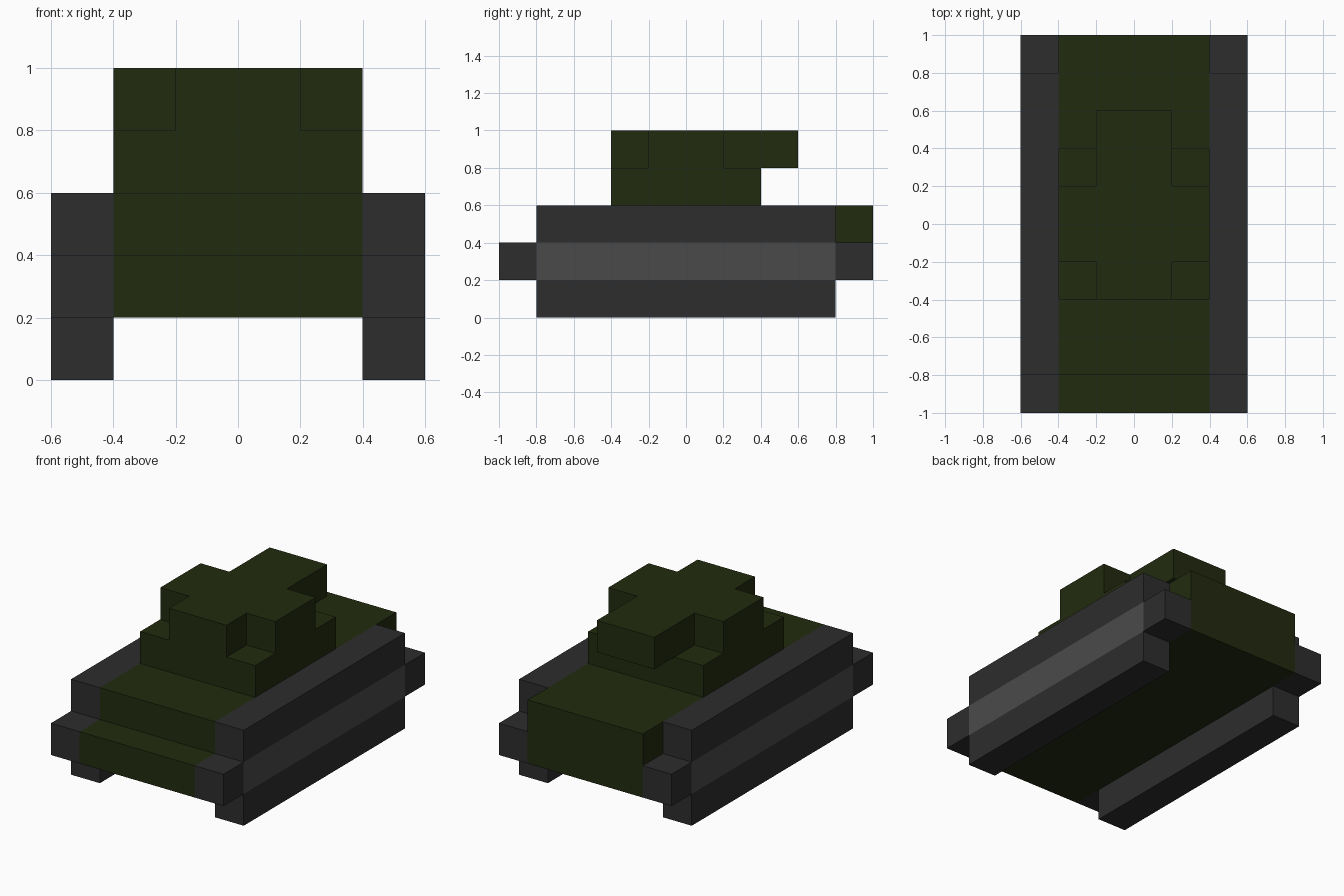
import bpy, bmesh
from mathutils import Vector

if "Cube" in bpy.data.objects:
    bpy.data.objects.remove(bpy.data.objects["Cube"])


def material(name, rgb):
    m = bpy.data.materials.new(name)
    m.diffuse_color = (*rgb, 1.0)
    m.use_nodes = True
    m.node_tree.nodes["Principled BSDF"].inputs["Base Color"].default_value = m.diffuse_color
    return m


GREEN = material("olive green", (0.0160, 0.0242, 0.0048))
DARK = material("track dark grey", (0.0262, 0.0262, 0.0262))
GREY = material("wheel grey", (0.0685, 0.0685, 0.0685))


def prism(name, outline, offset, materials, cuts=(), rule=None):
    """Extrude a closed outline by offset, cut it along planes, colour faces by rule."""
    bm = bmesh.new()
    base = bm.faces.new([bm.verts.new(p) for p in outline])
    out = bmesh.ops.extrude_face_region(bm, geom=[base], use_keep_orig=True)
    verts = [g for g in out["geom"] if isinstance(g, bmesh.types.BMVert)]
    bmesh.ops.translate(bm, verts=verts, vec=Vector(offset))
    for co, no in cuts:
        bmesh.ops.bisect_plane(bm, geom=bm.verts[:] + bm.edges[:] + bm.faces[:],
                               dist=1e-5, plane_co=co, plane_no=no)
    bmesh.ops.recalc_face_normals(bm, faces=bm.faces[:])
    if rule:
        for f in bm.faces:
            f.material_index = rule(f)
    mesh = bpy.data.meshes.new(name)
    bm.to_mesh(mesh)
    bm.free()
    for m in materials:
        mesh.materials.append(m)
    ob = bpy.data.objects.new(name, mesh)
    bpy.context.collection.objects.link(ob)
    return ob


# Hull: side profile with a stepped nose, extruded across the width
hull = [(-1, .2), (1, .2), (1, .6), (-.8, .6), (-.8, .4), (-1, .4)]
prism("hull", [(-.4, y, z) for y, z in hull], (.8, 0, 0), [GREEN])

# Tracks: stepped profile, grey wheel band on the outer side, mirrored
half = [(.8, 0), (.8, .2), (1, .2), (1, .4), (.8, .4), (.8, .6)]
track = half + [(-y, z) for y, z in reversed(half)]
cuts = [((0, 0, z), (0, 0, 1)) for z in (.2, .4)] + \
       [((0, y, 0), (0, 1, 0)) for y in (-.8, .8)]


def wheel_band(f):
    c = f.calc_center_median()
    return int(f.normal.x > .9 and .2 < c.z < .4 and abs(c.y) < .8)


tracks = prism("tracks", [(.4, y, z) for y, z in track], (.2, 0, 0),
               [DARK, GREY], cuts, wheel_band)
tracks.modifiers.new("mirror", "MIRROR")

# Turret base: square block
prism("turret_base", [(-.4, -.4, .6), (.4, -.4, .6), (.4, .4, .6), (-.4, .4, .6)],
      (0, 0, .2), [GREEN])

# Turret top: cross with one long arm overhanging the rear
side = [(.2, -.4), (.2, -.2), (.4, -.2), (.4, .2), (.2, .2), (.2, .6)]
cross = side + [(-x, y) for x, y in reversed(side)]
prism("turret_top", [(x, y, .8) for x, y in cross], (0, 0, .2), [GREEN])
